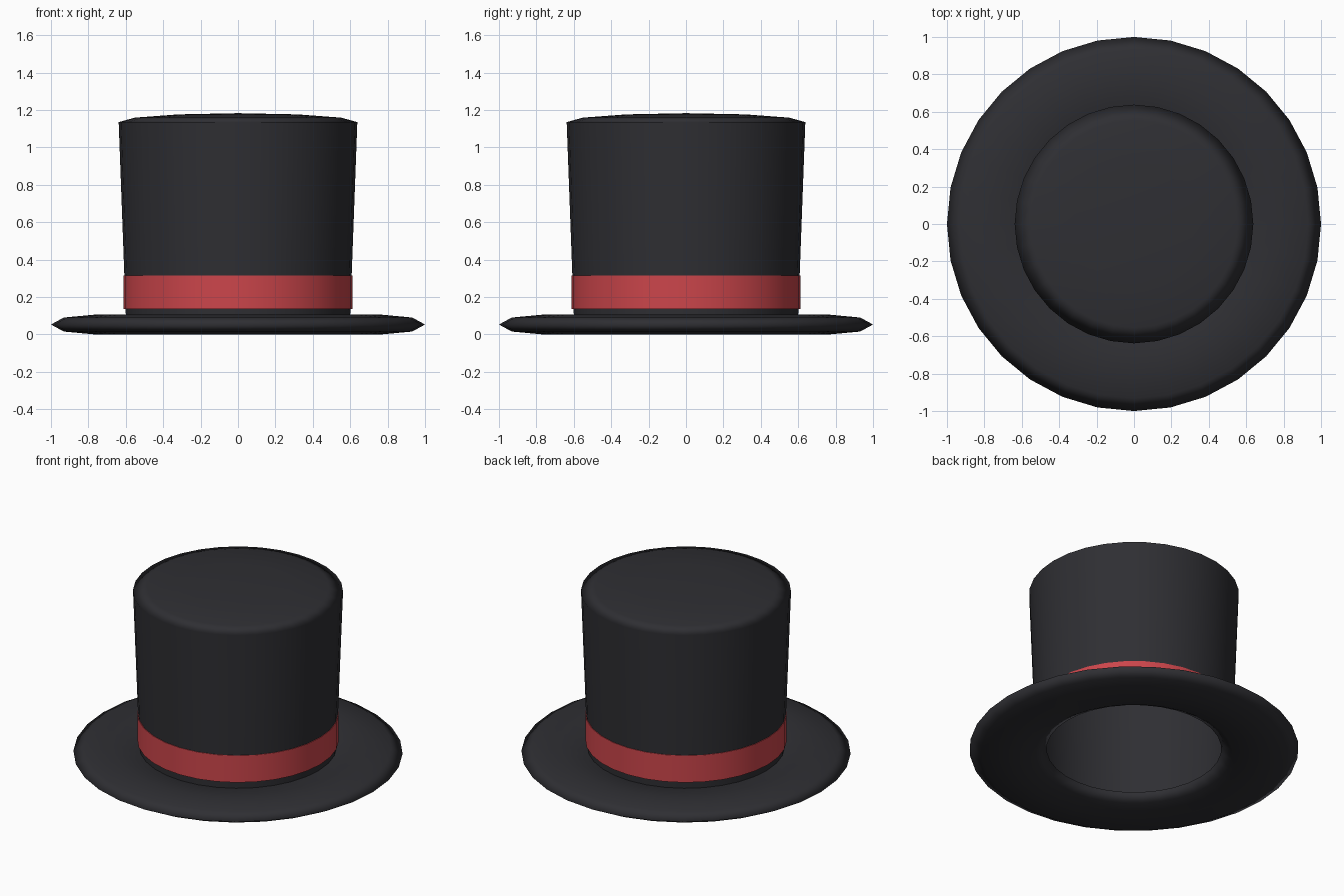
import bpy, bmesh, math

if "Cube" in bpy.data.objects:
    bpy.data.objects.remove(bpy.data.objects["Cube"])

SIDES = 32


def material(name, color):
    m = bpy.data.materials.new(name)
    m.diffuse_color = color
    m.use_nodes = True
    m.node_tree.nodes["Principled BSDF"].inputs["Base Color"].default_value = m.diffuse_color
    return m


black = material("black_felt", (0.028, 0.028, 0.033, 1))
red = material("red_ribbon", (0.6, 0.06, 0.07, 1))


def finish(obj, name, mat, angle=180):
    obj.name = name
    obj.data.materials.append(mat)
    bpy.ops.object.select_all(action='DESELECT')
    obj.select_set(True)
    bpy.context.view_layer.objects.active = obj
    bpy.ops.object.transform_apply(location=True, rotation=True, scale=True)
    bpy.ops.object.shade_smooth_by_angle(angle=math.radians(angle))


def lathe(name, profile, mat):
    # Sweep an (r, z) profile, listed bottom to top, around z
    bm = bmesh.new()
    rings = [[bm.verts.new((r * math.cos(a), r * math.sin(a), z))
              for a in (2 * math.pi * i / SIDES for i in range(SIDES))]
             for r, z in profile]
    for lo, hi in zip(rings, rings[1:]):
        for i in range(SIDES):
            j = (i + 1) % SIDES
            bm.faces.new((lo[i], lo[j], hi[j], hi[i]))
    mesh = bpy.data.meshes.new(name)
    bm.to_mesh(mesh)
    bm.free()
    obj = bpy.data.objects.new(name, mesh)
    bpy.context.collection.objects.link(obj)
    finish(obj, name, mat, 40)


# Brim: flattened torus with an open head hole
bpy.ops.mesh.primitive_torus_add(major_segments=SIDES, minor_segments=8,
                                 major_radius=0.765, minor_radius=0.235,
                                 location=(0, 0, 0.053))
brim = bpy.context.object
brim.scale.z = 0.053 / 0.235
finish(brim, "brim", black)

# Crown wall: open, slightly flared tube
lathe("crown_wall", [(0.598, 0.053), (0.638, 1.135)], black)

# Crown top: flattened sphere closing the tube
bpy.ops.mesh.primitive_uv_sphere_add(segments=SIDES, ring_count=6, radius=1,
                                     location=(0, 0, 1.135))
top = bpy.context.object
top.scale = (0.638, 0.638, 0.048)
finish(top, "crown_top", black)

# Ribbon band with thin lips meeting the crown
lathe("ribbon_band", [(0.602, 0.135), (0.612, 0.135),
                      (0.612, 0.315), (0.608, 0.315)], red)
